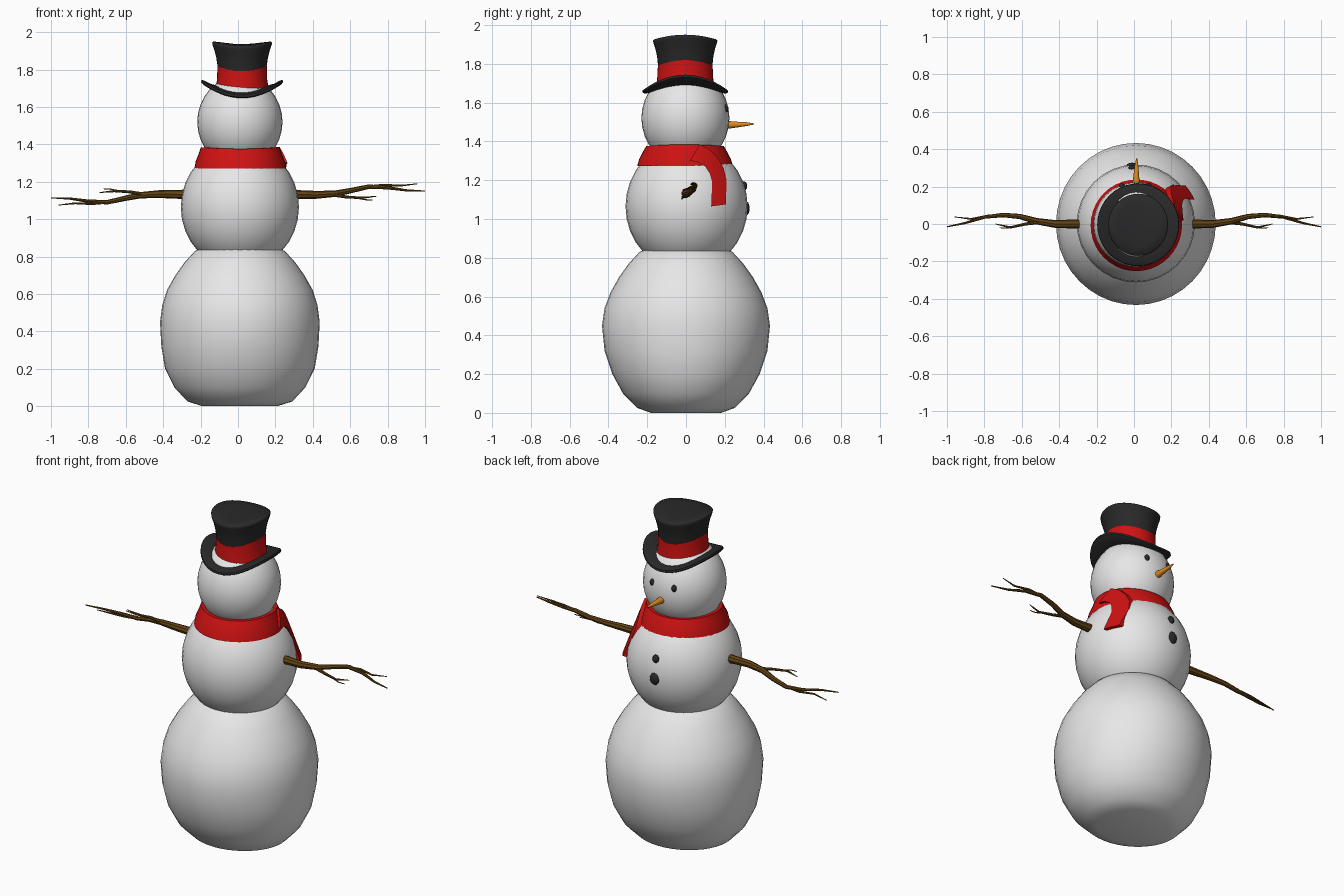
import bpy, bmesh, math
from mathutils import Vector

cube = bpy.data.objects.get("Cube")
if cube:
    bpy.data.objects.remove(cube)


def material(name, rgb):
    mat = bpy.data.materials.new(name)
    mat.use_nodes = True
    color = (*rgb, 1)
    mat.diffuse_color = color
    mat.node_tree.nodes["Principled BSDF"].inputs["Base Color"].default_value = color
    return mat


SNOW = material("snow_white", (0.8, 0.8, 0.8))
RED = material("scarf_red", (0.62, 0.006, 0.006))
BLACK = material("hat_black", (0.022, 0.022, 0.022))
COAL = material("coal", (0.02, 0.022, 0.024))
WOOD = material("bark_brown", (0.12, 0.055, 0.007))
CARROT = material("carrot_orange", (0.75, 0.26, 0.015))


def finish(name, bm, mat, angle=40):
    bmesh.ops.recalc_face_normals(bm, faces=bm.faces)
    mesh = bpy.data.meshes.new(name)
    bm.to_mesh(mesh)
    bm.free()
    mesh.materials.append(mat)
    obj = bpy.data.objects.new(name, mesh)
    bpy.context.collection.objects.link(obj)
    bpy.ops.object.select_all(action='DESELECT')
    obj.select_set(True)
    bpy.context.view_layer.objects.active = obj
    bpy.ops.object.shade_smooth_by_angle(angle=math.radians(angle))
    return obj


def skin(bm, rings, closed=False):
    """Bridge rings of points; cap the ends unless the loft is closed."""
    loops = [[bm.verts.new(p) for p in ring] for ring in rings]
    n = len(loops[0])
    pairs = list(zip(loops, loops[1:]))
    if closed:
        pairs.append((loops[-1], loops[0]))
    else:
        bm.faces.new(loops[0])
        bm.faces.new(loops[-1])
    for a, b in pairs:
        for i in range(n):
            j = (i + 1) % n
            bm.faces.new((a[i], a[j], b[j], b[i]))


def lathe(name, rows, mat, center, closed=False, segs=40, angle=40):
    """Rows are (z, x radius, y radius, saddle height)."""
    bm = bmesh.new()
    rings = []
    for z, rx, ry, saddle in rows:
        ring = []
        for i in range(segs):
            t = math.tau * i / segs
            ring.append((center[0] + rx * math.cos(t), center[1] + ry * math.sin(t),
                         z + saddle * math.cos(2 * t)))
        rings.append(ring)
    skin(bm, rings, closed)
    return finish(name, bm, mat, angle)


def ball(name, center, radii, mat, segs=32):
    bm = bmesh.new()
    bmesh.ops.create_uvsphere(bm, u_segments=segs, v_segments=segs // 2, radius=1)
    bmesh.ops.scale(bm, vec=radii, verts=bm.verts)
    bmesh.ops.translate(bm, vec=center, verts=bm.verts)
    return finish(name, bm, mat)


def tube(bm, path, sides=8):
    """Path points are (x, y, z, radius)."""
    points = [Vector(p[:3]) for p in path]
    rings = []
    for i, p in enumerate(points):
        tangent = points[min(i + 1, len(points) - 1)] - points[max(i - 1, 0)]
        u = tangent.cross(Vector((0, 0, 1))).normalized()
        v = u.cross(tangent).normalized()
        rings.append([p + path[i][3] * (u * math.cos(math.tau * k / sides)
                                        + v * math.sin(math.tau * k / sides))
                      for k in range(sides)])
    skin(bm, rings)


# Snow body
lathe("lower_snowball", [
    (0.0, 0.2, 0.18, 0), (0.025, 0.28, 0.25, 0), (0.1, 0.35, 0.325, 0),
    (0.2, 0.4, 0.38, 0), (0.32, 0.42, 0.42, 0), (0.45, 0.427, 0.433, 0),
    (0.54, 0.415, 0.42, 0), (0.62, 0.39, 0.39, 0), (0.7, 0.345, 0.345, 0),
    (0.77, 0.295, 0.295, 0), (0.83, 0.24, 0.24, 0), (0.87, 0.15, 0.15, 0)],
    SNOW, (0.01, 0), angle=60)
ball("middle_snowball", (0.01, 0.003, 1.065), (0.316, 0.315, 0.335), SNOW)
ball("head", (0.01, -0.003, 1.52), (0.228, 0.227, 0.245), SNOW)

# Face and buttons
for side, x in (("left", -0.065), ("right", 0.08)):
    ball(side + "_eye", (x, 0.205, 1.57), (0.015, 0.014, 0.02), COAL, 12)
ball("upper_button", (-0.01, 0.3, 1.17), (0.02, 0.016, 0.024), COAL, 12)
ball("lower_button", (-0.01, 0.312, 1.055), (0.03, 0.016, 0.036), COAL, 12)
bm = bmesh.new()
tube(bm, [(0.012, 0.19, 1.485, 0.023), (0.012, 0.25, 1.486, 0.016),
          (0.013, 0.31, 1.489, 0.01), (0.015, 0.35, 1.49, 0.003)], 12)
finish("carrot_nose", bm, CARROT)

# Stick arms: the second is the first turned half round
TRUNK = [(0.25, 0, 0, 0.026), (0.42, 0, -0.002, 0.021), (0.52, 0.015, 0.004, 0.017),
         (0.61, 0.04, 0.022, 0.014), (0.7, 0.048, 0.042, 0.012), (0.8, 0.037, 0.036, 0.009),
         (0.9, 0.006, 0.022, 0.006), (1.0, -0.015, 0.018, 0.003)]
TWIG = [(0.5, 0.01, 0, 0.01), (0.58, 0.0, -0.014, 0.008),
        (0.66, -0.018, -0.018, 0.006), (0.74, 0.0, -0.01, 0.002)]
FINGER = [(0.68, 0.045, 0.04, 0.007), (0.78, 0.043, 0.05, 0.007),
          (0.87, 0.027, 0.047, 0.005), (0.96, 0.038, 0.057, 0.002)]
SPUR = [(0.63, -0.01, -0.018, 0.004), (0.68, -0.022, -0.028, 0.003), (0.72, -0.02, -0.03, 0.002)]
for name, s in (("right_arm", 1), ("left_arm", -1)):
    bm = bmesh.new()
    for path in (TRUNK, TWIG, FINGER, SPUR):
        tube(bm, [(s * x, y, 1.132 + s * z, r) for x, y, z, r in path])
    finish(name, bm, WOOD)

# Scarf collar
lathe("scarf_collar", [
    (1.272, 0.245, 0.247, 0), (1.31, 0.238, 0.236, 0), (1.35, 0.222, 0.215, 0),
    (1.38, 0.211, 0.2, 0.004), (1.38, 0.19, 0.18, 0.004), (1.272, 0.22, 0.22, 0)],
    RED, (0.012, -0.005), closed=True)

# Scarf tail: a band draped over the middle ball
OUTER = [(0.07, 1.385), (0.12, 1.36), (0.165, 1.315), (0.195, 1.26), (0.21, 1.2), (0.205, 1.075)]
INNER = [(0.02, 1.3), (0.06, 1.295), (0.1, 1.27), (0.122, 1.235), (0.135, 1.19), (0.13, 1.065)]


def draped(y, z, lift):
    reach = 0.225 + 0.36 * (1.385 - z) + lift
    return (0.01 + math.sqrt(reach * reach - y * y), y, z)


bm = bmesh.new()
rings = []
for (yo, zo), (yi, zi) in zip(OUTER, INNER):
    ym, zm = (yo + yi) / 2, (zo + zi) / 2
    rings.append([draped(y, z, lift) for y, z, lift in (
        (yo, zo, 0), (ym, zm, 0), (yi, zi, 0),
        (yi, zi, -0.02), (ym, zm, -0.02), (yo, zo, -0.02))])
skin(bm, rings)
finish("scarf_tail", bm, RED)

# Top hat with saddle-curved brim and crown
HAT = (0.022, -0.004)
lathe("hat_brim", [
    (1.695, 0.12, 0.13, 0.015), (1.7, 0.17, 0.175, 0.024), (1.706, 0.205, 0.207, 0.036),
    (1.704, 0.217, 0.219, 0.04), (1.692, 0.219, 0.221, 0.04), (1.683, 0.208, 0.21, 0.036),
    (1.673, 0.165, 0.17, 0.022), (1.668, 0.12, 0.13, 0.013)], BLACK, HAT, closed=True)
lathe("hat_band", [
    (1.68, 0.143, 0.152, 0.017), (1.73, 0.134, 0.145, 0.015),
    (1.805, 0.132, 0.141, 0.014)], RED, HAT)
lathe("hat_crown", [
    (1.803, 0.131, 0.14, 0.014), (1.85, 0.138, 0.145, 0.012), (1.89, 0.148, 0.154, 0.012),
    (1.92, 0.158, 0.164, 0.012), (1.932, 0.16, 0.166, 0.012), (1.938, 0.154, 0.16, 0.012),
    (1.938, 0.11, 0.115, 0.007), (1.936, 0.05, 0.05, 0.002)], BLACK, HAT, angle=60)
